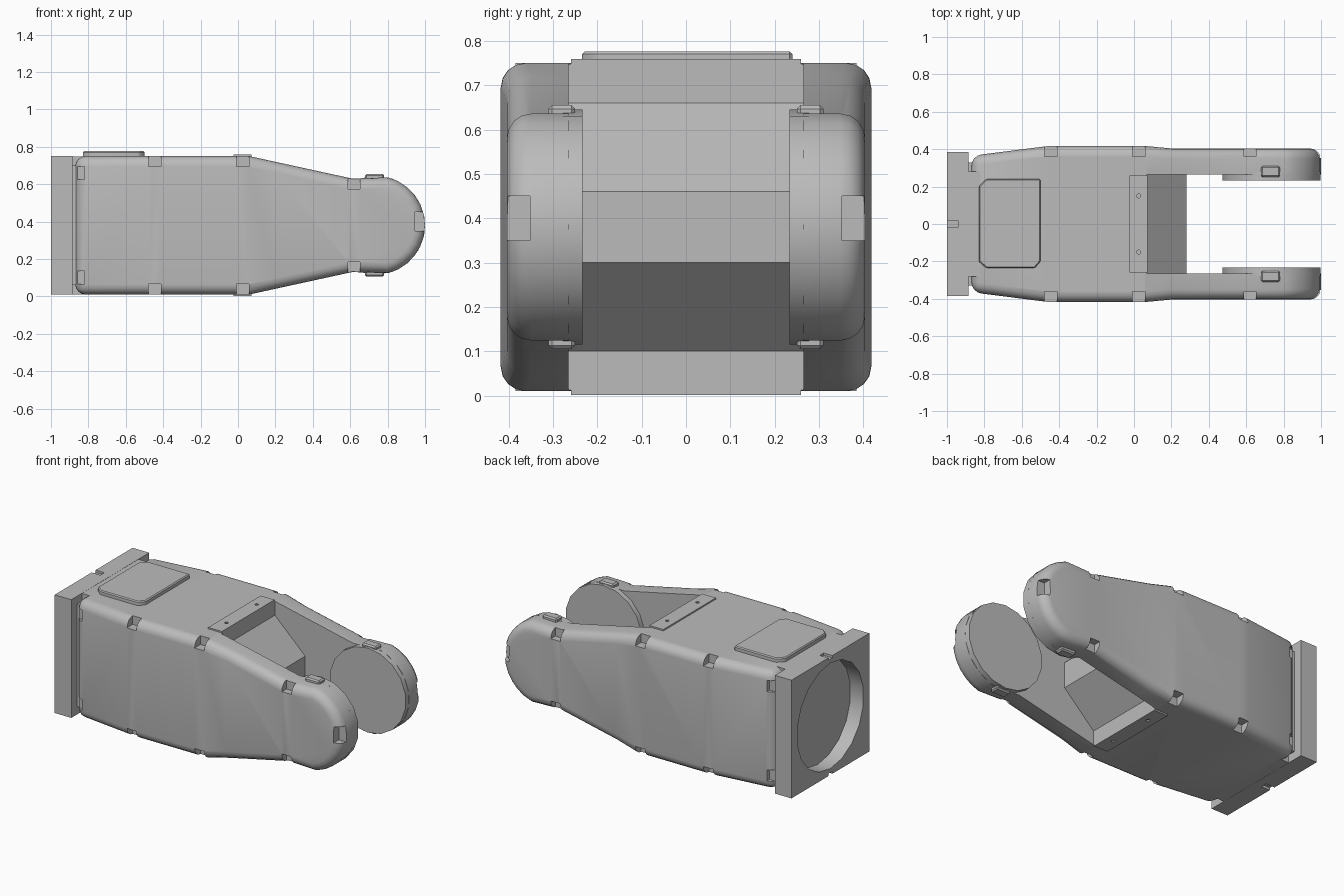
import bpy, bmesh, math
from mathutils import Vector

if "Cube" in bpy.data.objects:
    bpy.data.objects.remove(bpy.data.objects["Cube"], do_unlink=True)

MID = 0.38          # height of the long axis
PIVOT, R = 0.735, 0.265

grey = bpy.data.materials.new("satin grey")
grey.use_nodes = True
colour = (0.5, 0.5, 0.5, 1)
grey.diffuse_color = colour
grey.node_tree.nodes["Principled BSDF"].inputs["Base Color"].default_value = colour


def make(name, bm):
    bmesh.ops.recalc_face_normals(bm, faces=bm.faces)
    mesh = bpy.data.meshes.new(name)
    bm.to_mesh(mesh)
    bm.free()
    mesh.materials.append(grey)
    obj = bpy.data.objects.new(name, mesh)
    bpy.context.collection.objects.link(obj)
    return obj


def box(bm, x, y, z):
    """Box from three (low, high) ranges."""
    verts = bmesh.ops.create_cube(bm, size=1)["verts"]
    for v in verts:
        v.co = [sum(r) / 2 + c * (r[1] - r[0]) for r, c in zip((x, y, z), v.co)]


def prism(bm, points, depth):
    """Outline extruded along a depth vector."""
    face = bm.faces.new([bm.verts.new(p) for p in points])
    out = bmesh.ops.extrude_face_region(bm, geom=[face])["geom"]
    for v in out:
        if isinstance(v, bmesh.types.BMVert):
            v.co += Vector(depth)


def disc(centre, axis, r, n):
    """Points of a circle around the x, y or z axis."""
    pts = []
    for i in range(n):
        a = math.tau * (i + 0.5) / n
        p = [r * math.cos(a), r * math.sin(a)]
        p.insert(axis, 0)
        pts.append(Vector(centre) + Vector(p))
    return pts


def select(obj):
    bpy.ops.object.select_all(action="DESELECT")
    obj.select_set(True)
    bpy.context.view_layer.objects.active = obj


def finish(obj, cutter=None, bevel=0, segments=1):
    """Bevel, cut, then shade smooth with sharp edges kept."""
    select(obj)
    if bevel:
        m = obj.modifiers.new("Bevel", "BEVEL")
        m.width, m.segments = bevel, segments
        m.limit_method, m.angle_limit = "ANGLE", math.radians(40)
    if cutter:
        cutter.hide_render = True
        m = obj.modifiers.new("Cut", "BOOLEAN")
        m.operation, m.solver, m.object = "DIFFERENCE", "EXACT", cutter
    for m in list(obj.modifiers):
        bpy.ops.object.modifier_apply(modifier=m.name)
    if cutter:
        bpy.data.objects.remove(cutter, do_unlink=True)
    select(obj)
    bpy.ops.object.shade_smooth_by_angle(angle=math.radians(30))


def half_width(x):
    stations = [(-0.87, 0.365), (-0.45, 0.418), (0.05, 0.418), (0.2, 0.404), (1.1, 0.404)]
    for (x0, w0), (x1, w1) in zip(stations, stations[1:]):
        if x <= x1:
            return w0 + (w1 - w0) * (x - x0) / (x1 - x0)


# Forked body: side outline with rounded tip, widened along its length
bm = bmesh.new()
outline = [(-0.87, 0.37), (0.06, 0.37), (0.61, 0.25)]
for i in range(13):
    a = math.radians(75 - 150 * i / 12)
    outline.append((PIVOT + R * math.cos(a), R * math.sin(a)))
outline += [(0.61, -0.25), (0.06, -0.37), (-0.87, -0.37)]
prism(bm, [(x, -1, MID + z) for x, z in outline], (0, 2, 0))
for x in (-0.45, 0.05, 0.2):
    bmesh.ops.bisect_plane(bm, geom=bm.verts[:] + bm.edges[:] + bm.faces[:],
                           plane_co=(x, 0, 0), plane_no=(1, 0, 0))
for v in bm.verts:
    v.co.y *= half_width(v.co.x)
body = make("forked_body", bm)

# Cutter: fork opening around the wedge web, plus the bolt notches
bm = bmesh.new()
slot = [(0.07, 0.6), (0.07, 0.28), (0.28, 0.08), (0.28, -0.08),
        (0.07, -0.28), (0.07, -0.6), (1.3, -0.6), (1.3, 0.6)]
prism(bm, [(x, -0.265, MID + z) for x, z in slot], (0, 0.53, 0))
for side in (-1, 1):
    def span(a, b, s=side):
        return sorted((s * a, s * b))
    for up in (-1, 1):
        for x, top in ((-0.445, 0.37), (0.025, 0.37), (0.62, 0.25)):
            z = sorted((MID + up * (top - 0.055), MID + up * (top + 0.1)))
            box(bm, (x - 0.033, x + 0.033), span(0.36, 0.6), z)
        z = sorted((MID + up * 0.245, MID + up * 0.315))
        box(bm, (-0.95, -0.82), span(0.345, 0.6), z)
    box(bm, (0.945, 1.2), span(0.352, 0.6), (0.35, 0.45))
finish(body, make("body_cutter", bm), 0.055, 4)

# Pivot bosses on the inner faces of the fork
for side, name in ((-1, "right"), (1, "left")):
    bm = bmesh.new()
    prism(bm, disc((PIVOT, side * 0.233, MID), 1, R, 18), (0, side * 0.045, 0))
    finish(make(name + "_pivot_boss", bm))
    bm = bmesh.new()
    for up in (-1, 1):
        box(bm, (0.68, 0.78), sorted((side * 0.25, side * 0.31)),
            sorted((MID + up * 0.22, MID + up * 0.275)))
    finish(make(name + "_boss_tabs", bm), bevel=0.008)

# Neck joining body and end cap
bm = bmesh.new()
box(bm, (-0.9, -0.78), (-0.28, 0.28), (0.011, 0.749))
box(bm, (-0.9, -0.84), (-0.33, 0.33), (0.06, 0.7))
finish(make("neck", bm))

# Square end cap with a round socket and a small key slot above and below
bm = bmesh.new()
box(bm, (-1, -0.885), (-0.385, 0.385), (0.01, 0.75))
cap = make("end_cap", bm)
bm = bmesh.new()
prism(bm, disc((-1.1, 0, MID), 0, 0.33, 18), (0.19, 0, 0))
for z in ((0.735, 0.8), (-0.05, 0.025)):
    box(bm, (-1.1, -0.94), (-0.02, 0.02), z)
finish(cap, make("cap_cutter", bm))

# Raised service panel with clipped corners
bm = bmesh.new()
panel = [(-0.83, 0.2), (-0.79, 0.24), (-0.5, 0.24), (-0.5, -0.2), (-0.53, -0.235), (-0.79, -0.235), (-0.83, -0.2)]
prism(bm, [(x, y, 0.74) for x, y in panel], (0, 0, 0.036))
finish(make("service_panel", bm), bevel=0.006)

# Ledge plates with screw holes at the mouth of the fork
for up, name in ((-1, "lower"), (1, "upper")):
    bm = bmesh.new()
    box(bm, (-0.025, 0.071), (-0.26, 0.26),
        sorted((MID + up * 0.3, MID + up * 0.379)))
    ledge = make(name + "_ledge", bm)
    bm = bmesh.new()
    for y in (-0.15, 0.15):
        prism(bm, disc((0.025, y, MID + up * 0.36), 2, 0.011, 10), (0, 0, up * 0.1))
    finish(ledge, make("screw_cutter", bm))
